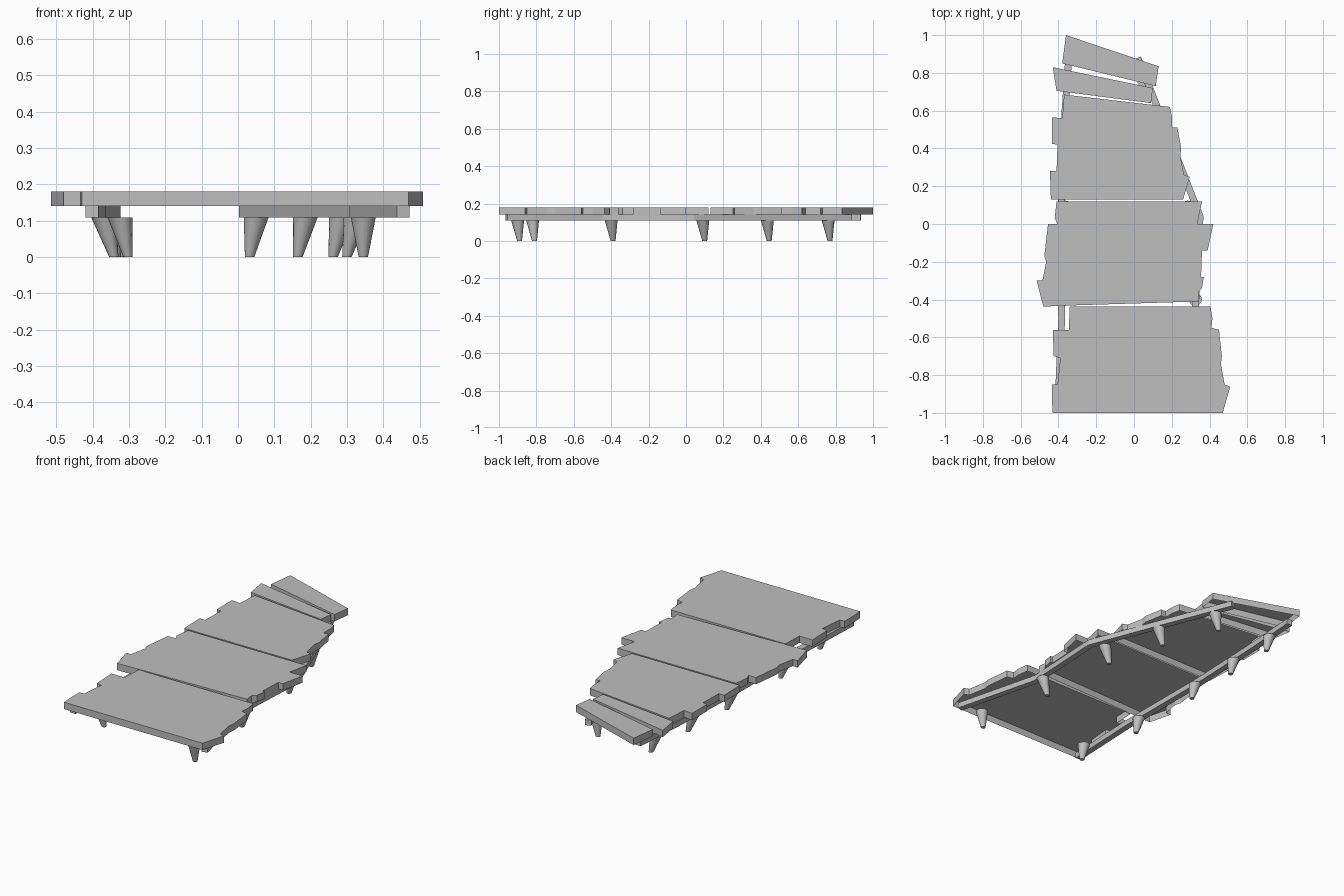
import bpy
import bmesh
from mathutils import Vector

DECK_TOP, DECK_BASE, RAIL_BASE = .18, .14, .108
RAIL_WIDTH = .036

if "Cube" in bpy.data.objects:
    bpy.data.objects.remove(bpy.data.objects["Cube"])

grey = bpy.data.materials.new("plain grey")
grey.use_nodes = True
grey.diffuse_color = (.52, .52, .52, 1)
grey.node_tree.nodes["Principled BSDF"].inputs["Base Color"].default_value = grey.diffuse_color


def finish(bm, name):
    """Turn a bmesh into a named object with the shared material."""
    mesh = bpy.data.meshes.new(name)
    bm.to_mesh(mesh)
    bm.free()
    mesh.materials.append(grey)
    obj = bpy.data.objects.new(name, mesh)
    bpy.context.collection.objects.link(obj)
    return obj


def slab(name, outline, top, base, closed):
    """Flat board from a counter-clockwise outline, optionally open below."""
    bm = bmesh.new()
    upper = [bm.verts.new((x, y, top)) for x, y in outline]
    lower = [bm.verts.new((x, y, base)) for x, y in outline]
    bm.faces.new(upper)
    if closed:
        bm.faces.new(lower[::-1])
    for i in range(len(outline)):
        j = i - 1
        bm.faces.new((lower[j], lower[i], upper[i], upper[j]))
    return finish(bm, name)


def plank(name, *outline):
    return slab(name, outline, DECK_TOP, DECK_BASE, closed=False)


def rail(name, *path):
    """Constant-width beam following a path on the ground plan."""
    points = [Vector(p) for p in path]
    left, right = [], []
    for i, point in enumerate(points):
        before = points[max(i - 1, 0)]
        after = points[min(i + 1, len(points) - 1)]
        along = (after - before).normalized()
        side = Vector((-along.y, along.x)) * RAIL_WIDTH / 2
        left.append(point + side)
        right.append(point - side)
    return slab(name, right + left[::-1], DECK_BASE, RAIL_BASE, closed=True)


def peg(name, top, foot, sides=16):
    """Leaning tapered peg between a top centre and a foot centre."""
    bm = bmesh.new()
    bmesh.ops.create_cone(bm, cap_ends=True, segments=sides,
                          radius1=.013, radius2=.034, depth=RAIL_BASE)
    for v in bm.verts:
        centre = top if v.co.z > 0 else foot
        v.co += Vector((centre[0], centre[1], RAIL_BASE / 2))
    for face in bm.faces:
        face.smooth = len(face.verts) == 4
    return finish(bm, name)


# Broken deck planks, front to back
plank("front_plank",
      (-.43, -1), (.47, -1), (.51, -.86), (.48, -.85), (.46, -.74), (.465, -.7),
      (.45, -.56), (.41, -.55), (.415, -.5), (.405, -.437), (-.34, -.437),
      (-.345, -.56), (-.43, -.56), (-.425, -.7), (-.39, -.71), (-.405, -.85),
      (-.435, -.85), (-.435, -.93))
plank("middle_plank",
      (-.48, -.437), (-.3, -.43), (.345, -.41), (.34, -.36), (.36, -.34),
      (.37, -.28), (.355, -.28), (.36, -.14), (.39, -.14), (.42, 0), (.335, 0),
      (.36, .12), (-.41, .12), (-.42, .03), (-.405, 0), (-.455, 0),
      (-.475, -.17), (-.465, -.2), (-.485, -.3), (-.515, -.3))
plank("rear_plank",
      (-.44, .13), (.26, .13), (.295, .25), (.265, .26), (.245, .36), (.25, .4),
      (.23, .51), (.2, .51), (.2, .57), (.19, .62), (-.37, .685), (-.38, .56),
      (-.435, .565), (-.435, .425), (-.405, .42), (-.41, .28), (-.445, .28))
plank("inner_slat", (-.41, .705), (.09, .64), (.1, .72), (-.43, .83))
plank("end_slat", (-.38, .85), (.115, .73), (.13, .835), (-.36, 1))

# Bent support rails under the deck
rail("left_rail", (.455, -.96), (.325, -.45), (.35, .04), (.19, .45), (.02, .88))
rail("right_rail", (-.402, -.96), (-.383, -.5), (-.385, .1), (-.365, .6), (-.342, .935))

# Tapered pegs: depth position, top and foot across
LEFT = ((-.9, .345, .345), (-.4, .325, .3), (.09, .285, .262),
        (.435, .185, .165), (.76, .05, .032))
RIGHT = ((-.82, -.325, -.303), (-.4, -.37, -.342), (.09, -.365, -.335),
         (.435, -.355, -.325), (.76, -.34, -.312))
for side, row in (("left", LEFT), ("right", RIGHT)):
    for i, (y, top, foot) in enumerate(row):
        peg(f"{side}_peg_{i + 1}", (top, y), (foot, y + .01))
